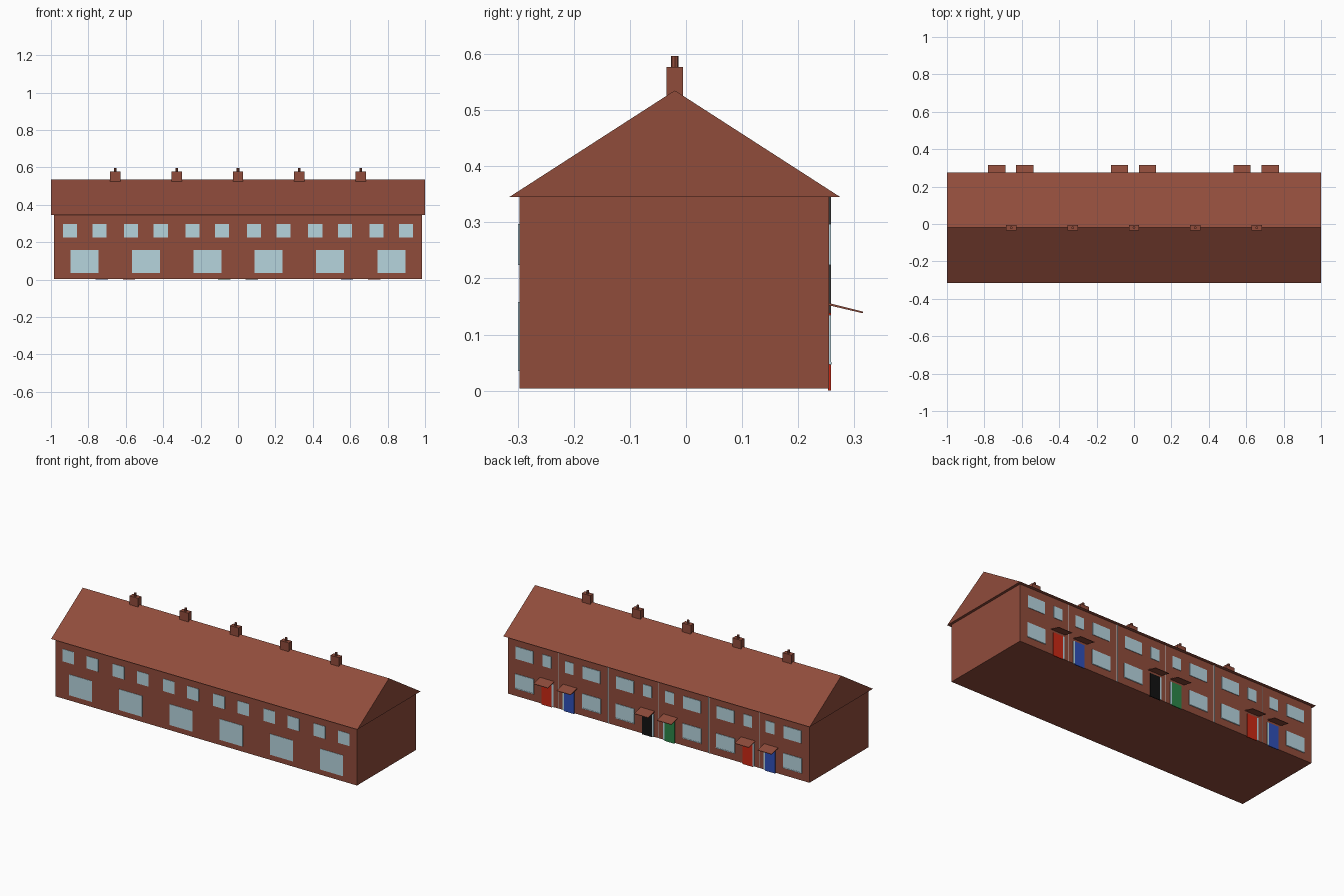
import bpy
import math
from mathutils import Vector

cube = bpy.data.objects.get("Cube")
if cube:
    bpy.data.objects.remove(cube, do_unlink=True)


def material(name, r, g, b):
    m = bpy.data.materials.new(name)
    m.use_nodes = True
    m.diffuse_color = (r, g, b, 1)
    m.node_tree.nodes["Principled BSDF"].inputs["Base Color"].default_value = (r, g, b, 1)
    return m


brick = material("brick", 0.28, 0.072, 0.044)
glass = material("pale blue glass", 0.47, 0.66, 0.73)
grey = material("pipe grey", 0.45, 0.45, 0.45)
red = material("door red", 0.6, 0.022, 0.007)
blue = material("door blue", 0.028, 0.08, 0.48)
black = material("door black", 0.006, 0.006, 0.006)
green = material("door green", 0.025, 0.24, 0.065)


def mesh_object(name, verts, faces, mat):
    me = bpy.data.meshes.new(name)
    me.from_pydata(verts, [], faces)
    me.materials.append(mat)
    ob = bpy.data.objects.new(name, me)
    bpy.context.collection.objects.link(ob)
    return ob


def extrude_x(name, profile, x0, x1, mat):
    """Prism along x from a counter-clockwise (y, z) profile."""
    n = len(profile)
    verts = [(x, y, z) for x in (x0, x1) for y, z in profile]
    faces = [(i, n + i, n + (i + 1) % n, (i + 1) % n)[::-1] for i in range(n)]
    faces += [tuple(reversed(range(n))), tuple(range(n, 2 * n))]
    return mesh_object(name, verts, faces, mat)


def box(name, x0, x1, y0, y1, z0, z1, mat):
    return extrude_x(name, [(y0, z0), (y1, z0), (y1, z1), (y0, z1)], x0, x1, mat)


def rod(name, start, end, radius, mat, sides=8):
    a, b = Vector(start), Vector(end)
    bpy.ops.mesh.primitive_cylinder_add(vertices=sides, radius=radius,
                                        depth=(b - a).length, location=(a + b) / 2)
    ob = bpy.context.object
    ob.name = name
    ob.rotation_euler = (b - a).to_track_quat("Z", "Y").to_euler()
    ob.data.materials.append(mat)
    return ob


FRONT, BACK, RIDGE, EAVE = -0.297, 0.255, -0.02, 0.345
UNIT = 0.328


def front_window(x, width, z0, z1):
    box("front_window", x - width / 2, x + width / 2, FRONT - 0.002, FRONT + 0.002, z0, z1, glass)


def back_window(x, width, z0, z1):
    box("back_window", x - width / 2, x + width / 2, BACK - 0.002, BACK + 0.003, z0, z1, glass)


# Terrace walls and gabled roof
box("walls", -0.985, 0.985, FRONT, BACK, 0.004, EAVE, brick)
extrude_x("roof", [(-0.315, EAVE), (0.275, EAVE), (RIDGE, 0.535)], -1, 1, brick)

# Chimneys on the party walls
for i in range(-2, 3):
    x = i * UNIT
    box("chimney", x - 0.028, x + 0.028, RIDGE - 0.015, RIDGE + 0.015, 0.52, 0.577, brick)
    rod("chimney_pot", (x, RIDGE, 0.57), (x, RIDGE, 0.596), 0.007, brick)

# Front windows: one large and two small per house
for i in range(6):
    x = (i - 2.5) * UNIT
    front_window(x, 0.15, 0.035, 0.158)
    for side in (-1, 1):
        front_window(x + side * 0.079, 0.075, 0.224, 0.297)

# Back: mirrored pairs of houses, each with a door, canopy and windows
pairs = [(-2 * UNIT, blue, red), (0, green, black), (2 * UNIT, blue, red)]
for centre, right_colour, left_colour in pairs:
    for side, colour in ((-1, right_colour), (1, left_colour)):
        door_x = centre + side * 0.073
        window_x = centre + side * 0.219
        back_window(window_x, 0.115, 0.224, 0.297)
        back_window(window_x, 0.122, 0.05, 0.135)
        back_window(door_x, 0.056, 0.228, 0.297)
        rod("window_sill", (window_x - 0.061, BACK + 0.002, 0.049),
            (window_x + 0.061, BACK + 0.002, 0.049), 0.003, glass)
        box("door", door_x - 0.033, door_x + 0.033, BACK - 0.002, BACK + 0.003, 0, 0.138, colour)
        # Narrow side light towards the party wall
        strip = sorted((door_x - side * 0.033, door_x - side * 0.043))
        box("side_light", strip[0], strip[1], BACK - 0.002, BACK + 0.003, 0.004, 0.138, glass)
        canopy_x = centre + side * 0.075 - 0.003
        extrude_x("door_canopy", [(BACK, 0.152), (0.315, 0.138), (0.315, 0.141), (BACK, 0.156)],
                  canopy_x - 0.046, canopy_x + 0.046, brick)

# Rainwater pipes down the back wall, thicker between the pairs
for i in range(-2, 3):
    x = i * UNIT
    radius = 0.006 if i % 2 else 0.004
    rod("drain_pipe", (x, BACK - 0.003, 0.004), (x, BACK - 0.003, EAVE), radius, grey)
